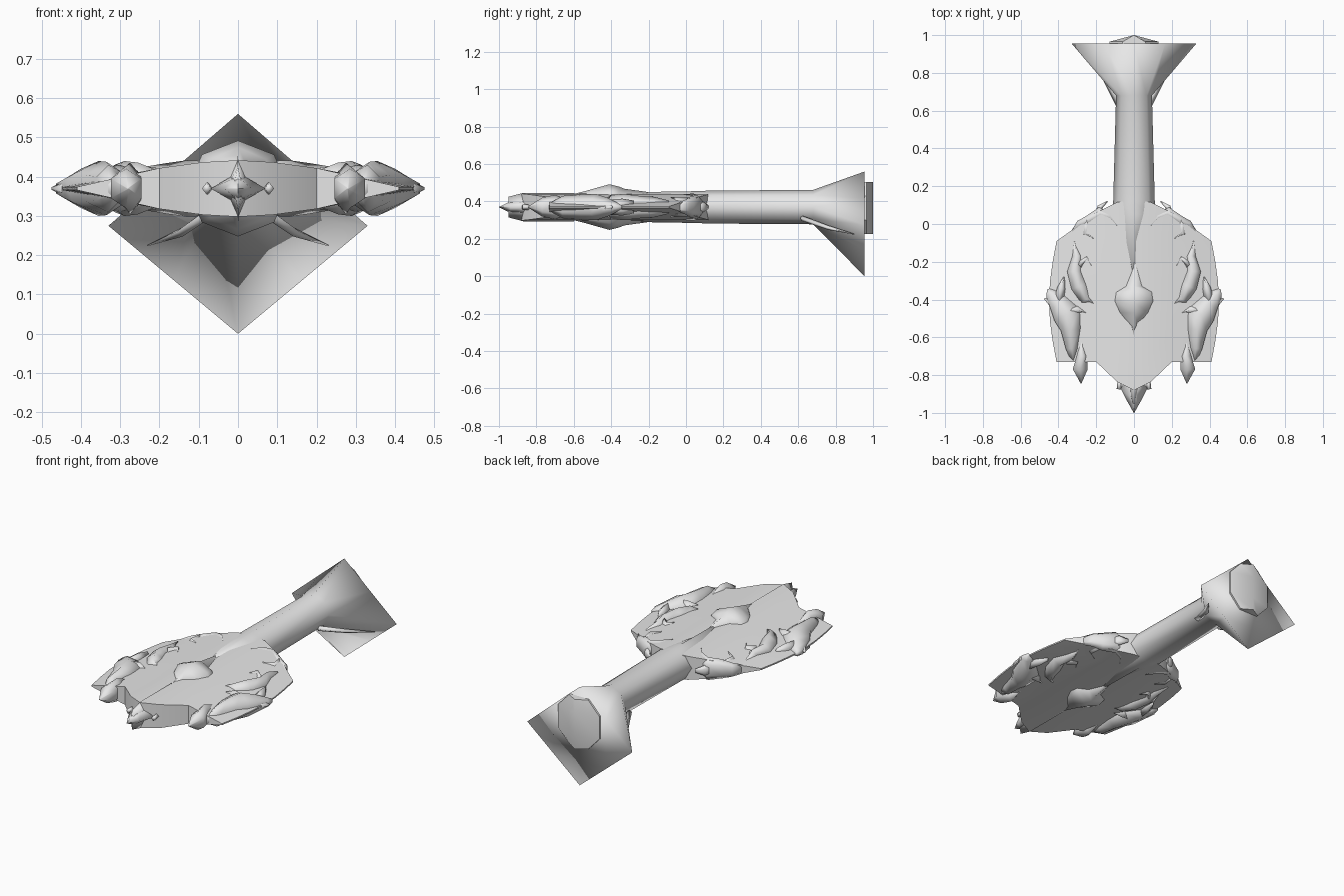
import bpy, bmesh, math
from mathutils import Vector

grey = bpy.data.materials.new("plain_grey")
grey.diffuse_color = (0.8, 0.8, 0.8, 1)
Z = 0.37  # centre height of the flat body


def loft(name, rings):
    """Skin a list of equal-length point rings and close both ends."""
    bm = bmesh.new()
    rows = [[bm.verts.new(p) for p in r] for r in rings]
    n = len(rows[0])
    for a, b in zip(rows, rows[1:]):
        for i in range(n):
            j = (i + 1) % n
            bm.faces.new((a[i], a[j], b[j], b[i]))
    bm.faces.new(rows[0])
    bm.faces.new(rows[-1])
    bmesh.ops.remove_doubles(bm, verts=bm.verts, dist=0.0005)
    bmesh.ops.recalc_face_normals(bm, faces=bm.faces)
    me = bpy.data.meshes.new(name)
    bm.to_mesh(me)
    bm.free()
    me.materials.append(grey)
    for p in me.polygons:
        p.use_smooth = True
    ob = bpy.data.objects.new(name, me)
    bpy.context.collection.objects.link(ob)
    return ob


def sharpen(ob, degrees):
    bpy.ops.object.select_all(action='DESELECT')
    ob.select_set(True)
    bpy.context.view_layer.objects.active = ob
    bpy.ops.object.shade_smooth_by_angle(angle=math.radians(degrees))


def oval(y, rx, rz, z=Z, n=8):
    """Oval ring facing along y."""
    return [(rx * math.cos(2 * math.pi * i / n), y, z + rz * math.sin(2 * math.pi * i / n))
            for i in range(n)]


def claw(name, path, sides=6):
    """Tapered tube through (x, y, z, width, height) points, on both sides."""
    for s, tag in ((1, "right"), (-1, "left")):
        rings = []
        for i, (x, y, z, w, h) in enumerate(path):
            a, b = path[max(i - 1, 0)], path[min(i + 1, len(path) - 1)]
            d = Vector((b[0] - a[0], b[1] - a[1])).normalized()
            ring = []
            for k in range(sides):
                t = 2 * math.pi * k / sides + math.pi / 2
                ring.append((s * (x + d.y * w * math.cos(t)), y - d.x * w * math.cos(t),
                             z + h * math.sin(t)))
            rings.append(ring)
        loft(f"{name}_{tag}", rings)


# Flat body: slices across x, thick in the middle and thin at the rim
rings = []
half = [(0, -0.88, 0.13, 0.072, 0), (0.09, -0.835, 0.115, 0.067, 0),
        (0.2, -0.73, 0.06, 0.052, 0), (0.41, -0.73, -0.09, 0.004, 0.04)]
stations = [(-1, *s) for s in half[:0:-1]] + [(1, *s) for s in half]
for sx, x, y0, y1, h, bulge in stations:
    ts = [i / 6 for i in range(7)]
    side = [(sx * (x + bulge * math.sin(math.pi * t)), y0 + (y1 - y0) * t) for t in ts]
    rings.append([(px, py, Z + h) for px, py in side] +
                 [(px, py, Z - h) for px, py in reversed(side)])
sharpen(loft("flat_body", rings), 40)

# Handle flaring into a diamond bell at the back
diamond = [(0.33, 0.275), (0.165, 0.4175), (0, 0.56), (-0.165, 0.4175),
           (-0.33, 0.275), (-0.165, 0.1375), (0, 0), (0.165, 0.1375)]
loft("handle", [oval(-0.25, 0.03, 0.08), oval(0.05, 0.11, 0.085), oval(0.12, 0.11, 0.088),
                oval(0.68, 0.095, 0.092), [(x, 0.955, z) for x, z in diamond]])

# Ridged end knob
rings = []
for z, w in ((0.225, 0.06), (0.3, 0.13), (0.43, 0.13), (0.505, 0.06)):
    rings.append([(-w, 0.95, z), (-w, 0.965, z), (0, 1.0, z), (w, 0.965, z), (w, 0.95, z)])
sharpen(loft("end_knob", rings), 40)

# Raised boss running through the body, showing above and below
boss = [(-0.6, 0.004, 0.07), (-0.54, 0.03, 0.085), (-0.47, 0.1, 0.105), (-0.41, 0.13, 0.122),
        (-0.36, 0.125, 0.11), (-0.33, 0.06, 0.098), (-0.2, 0.02, 0.08), (-0.16, 0.003, 0.06)]
loft("centre_boss", [oval(*p) for p in boss])

# Slim ridge along the front half, and the pointed nose
loft("front_ridge", [oval(y, w, h, n=4) for y, w, h in
                     ((-0.95, 0.012, 0.055), (-0.87, 0.03, 0.076), (-0.6, 0.02, 0.076))])
loft("nose_spike", [oval(y, w, h, n=4) for y, w, h in
                    ((-1.0, 0.001, 0.001), (-0.94, 0.035, 0.03), (-0.87, 0.07, 0.04), (-0.8, 0.03, 0.03))])
claw("nose_stud", [(0.08, -0.875, Z, 0.012, 0.015), (0.075, -0.83, Z, 0.012, 0.015)], 4)

# Front claws
claw("front_claw", [(0.28, -0.845, Z, 0.002, 0.002), (0.285, -0.77, Z, 0.045, 0.05),
                    (0.275, -0.7, Z, 0.032, 0.066), (0.275, -0.61, Z, 0.004, 0.03)])
# Knuckled outer limbs with small barbs
claw("outer_limb", [(0.32, -0.73, Z, 0.012, 0.02), (0.33, -0.66, Z, 0.035, 0.06),
                    (0.335, -0.56, Z, 0.06, 0.068), (0.355, -0.48, Z, 0.085, 0.07),
                    (0.4, -0.42, Z, 0.06, 0.05), (0.44, -0.37, Z, 0.034, 0.025),
                    (0.455, -0.345, Z, 0.008, 0.01)])
claw("limb_barb", [(0.4, -0.42, Z, 0.03, 0.04), (0.385, -0.34, Z, 0.025, 0.045),
                   (0.37, -0.28, Z, 0.004, 0.035)])
claw("inner_barb", [(0.36, -0.46, Z, 0.03, 0.05), (0.3, -0.455, Z, 0.025, 0.06),
                    (0.255, -0.47, Z, 0.004, 0.045)])
claw("side_point", [(0.4, -0.43, Z, 0.05, 0.04), (0.474, -0.395, Z, 0.004, 0.004)])
# Curved inner limbs
claw("inner_limb", [(0.215, -0.42, Z, 0.006, 0.05), (0.255, -0.4, Z, 0.035, 0.066),
                    (0.29, -0.33, Z, 0.05, 0.07), (0.315, -0.25, Z, 0.045, 0.06),
                    (0.3, -0.17, Z, 0.03, 0.055), (0.315, -0.09, Z, 0.003, 0.035)])
claw("inner_limb_hook", [(0.29, -0.22, Z, 0.025, 0.055), (0.25, -0.18, Z, 0.018, 0.058),
                         (0.225, -0.22, Z, 0.003, 0.05)])
# Rear claws beside the handle
claw("rear_claw", [(0.09, -0.01, Z, 0.004, 0.07), (0.13, 0.04, Z, 0.025, 0.072),
                   (0.18, 0.06, Z, 0.034, 0.065), (0.24, 0.02, Z, 0.03, 0.055),
                   (0.29, 0.0, Z, 0.022, 0.04), (0.33, -0.04, Z, 0.003, 0.025)])
claw("rear_barb", [(0.19, 0.05, Z, 0.025, 0.04), (0.18, 0.09, Z, 0.016, 0.03),
                   (0.14, 0.12, Z, 0.003, 0.01)])
claw("rear_hook", [(0.25, 0.02, Z, 0.025, 0.05), (0.26, -0.05, Z, 0.02, 0.052),
                   (0.21, -0.08, Z, 0.003, 0.055)])

# Thin spikes lying on the underside of the bell
claw("bell_spike", [(0.07, 0.62, 0.31, 0.02, 0.015), (0.14, 0.76, 0.26, 0.02, 0.012),
                    (0.23, 0.9, 0.225, 0.002, 0.002)], 4)
